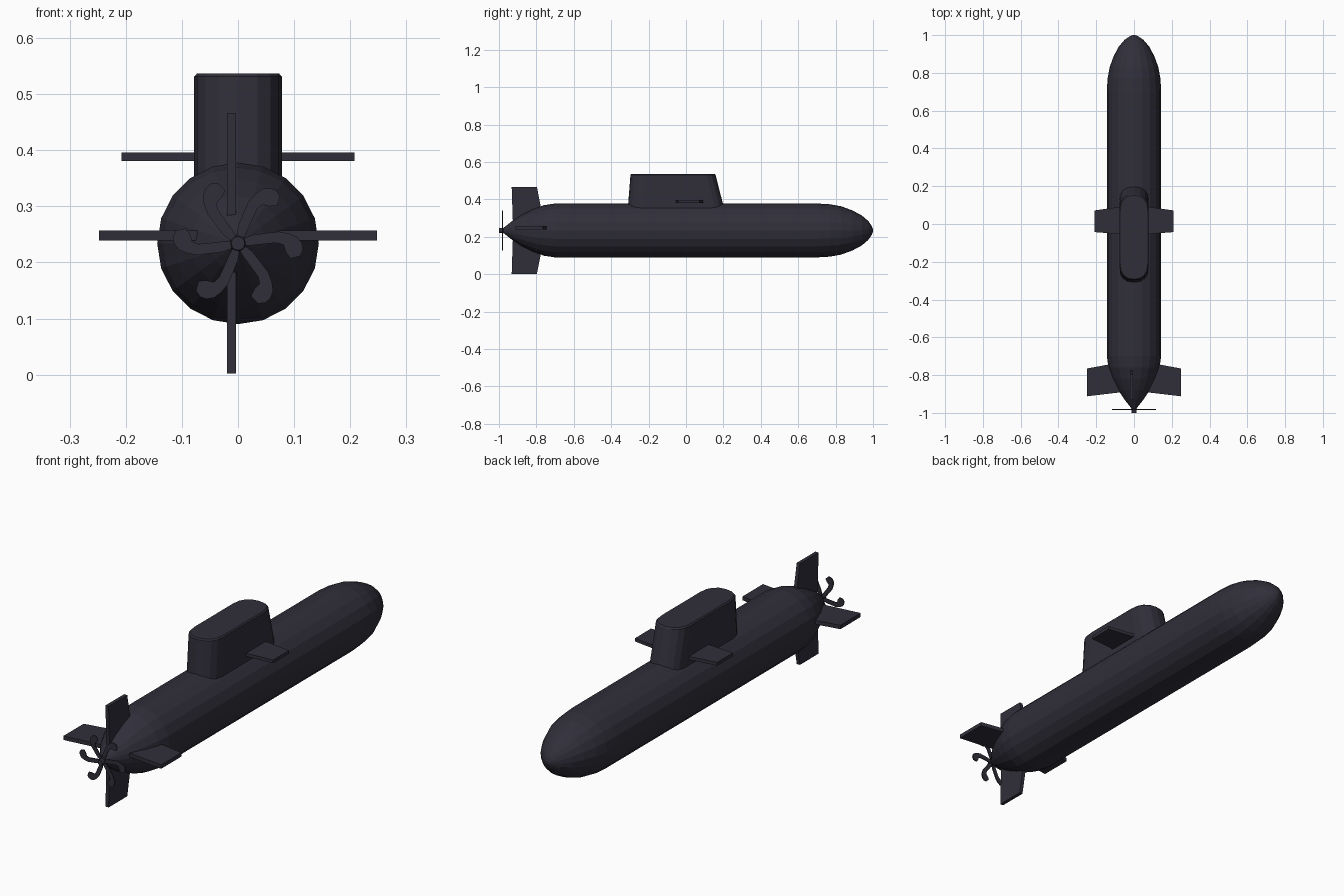
import bpy, bmesh, math
from mathutils import Matrix, Vector

if "Cube" in bpy.data.objects:
    bpy.data.objects.remove(bpy.data.objects["Cube"])

AXIS_Z = 0.234
mat = bpy.data.materials.new("dark_paint")
mat.diffuse_color = (0.03, 0.028, 0.042, 1)
mat.use_nodes = True
mat.node_tree.nodes["Principled BSDF"].inputs["Base Color"].default_value = mat.diffuse_color


def finish(name, bm):
    bmesh.ops.recalc_face_normals(bm, faces=bm.faces)
    me = bpy.data.meshes.new(name)
    bm.to_mesh(me)
    bm.free()
    ob = bpy.data.objects.new(name, me)
    me.materials.append(mat)
    bpy.context.collection.objects.link(ob)
    return ob


def loft(bm, rings):
    """Skin a list of closed point rings and cap both ends."""
    vs = [[bm.verts.new(p) for p in r] for r in rings]
    n = len(vs[0])
    for a, b in zip(vs, vs[1:]):
        for i in range(n):
            j = (i + 1) % n
            bm.faces.new((a[i], a[j], b[j], b[i]))
    bm.faces.new(vs[0][::-1])
    bm.faces.new(vs[-1])


def circle(y, r, n=20):
    return [(r * math.cos(2 * math.pi * i / n), y,
             AXIS_Z + r * math.sin(2 * math.pi * i / n)) for i in range(n)]


def plate(name, outline, thickness, matrices):
    """Flat plate from an XY outline, copied by each matrix."""
    bm = bmesh.new()
    for m in matrices:
        loft(bm, [[m @ Vector((x, y, s * thickness / 2)) for x, y in outline]
                  for s in (-1, 1)])
    return finish(name, bm)


# Hull
profile = [(-0.985, 0.008), (-0.965, 0.022), (-0.93, 0.050), (-0.88, 0.083),
           (-0.82, 0.113), (-0.76, 0.135), (-0.70, 0.144), (0.70, 0.144),
           (0.77, 0.140), (0.83, 0.129), (0.89, 0.107), (0.94, 0.080),
           (0.975, 0.050), (0.993, 0.024), (1.0, 0.006)]
bm = bmesh.new()
loft(bm, [circle(y, r) for y, r in profile])
finish("hull", bm)


# Sail with rounded ends and a raked leading edge
def sail_ring(z, back, front, w, k=8):
    pts = []
    for end, s in ((front, 1), (back, -1)):
        depth = 0.085
        for i in range(k + 1):
            a = math.pi * i / k
            c, q = math.cos(a), math.sin(a)
            x = math.copysign(abs(c) ** 0.85, c) * w * s
            pts.append((x, end - s * depth + s * depth * abs(q) ** 0.85, z))
    return pts


bm = bmesh.new()
loft(bm, [sail_ring(0.30, -0.315, 0.217, 0.078),
          sail_ring(0.531, -0.297, 0.158, 0.078),
          sail_ring(0.537, -0.292, 0.152, 0.073)])
finish("sail", bm)

# Horizontal planes on the sail and the stern, mirrored left and right
mirror = Matrix.Diagonal((-1, 1, 1, 1))


def pair(z):
    t = Matrix.Translation((0, 0, z))
    return [t, mirror @ t]


plate("sail_planes", [(0.05, -0.055), (0.208, -0.043), (0.208, 0.072), (0.05, 0.094)],
      0.015, pair(0.388))
plate("stern_planes", [(0.02, -0.885), (0.248, -0.912), (0.248, -0.765), (0.14, -0.745),
                       (0.02, -0.74)], 0.018, pair(0.248))

# Rudders, above and below, slightly off the centre line
rudder = [(0.02, -0.925), (0.232, -0.932), (0.232, -0.797), (0.12, -0.775), (0.02, -0.77)]
plate("rudders", rudder, 0.016,
      [Matrix.Translation((-0.012, 0, AXIS_Z)) @ Matrix.Rotation(a, 4, 'Y')
       for a in (-math.pi / 2, math.pi / 2)])

# Propeller hub
bm = bmesh.new()
loft(bm, [circle(-1.0, 0.012, 12), circle(-0.995, 0.014, 12), circle(-0.96, 0.014, 12)])
finish("propeller_hub", bm)

# Six swept blades
blade = [(-0.003, 0.008), (0.000, 0.030), (0.009, 0.052), (0.018, 0.073), (0.030, 0.0875),
         (0.043, 0.097), (0.056, 0.099), (0.068, 0.095), (0.075, 0.084), (0.070, 0.067),
         (0.056, 0.066), (0.043, 0.069), (0.034, 0.061), (0.028, 0.048), (0.016, 0.021),
         (0.008, 0.006)]
stand = Matrix.Rotation(math.pi / 2, 4, 'X')
plate("propeller_blades", blade, 0.005,
      [Matrix.Translation((0, -0.981, AXIS_Z)) @ Matrix.Rotation(i * math.pi / 3, 4, 'Y') @ stand
       for i in range(6)])
